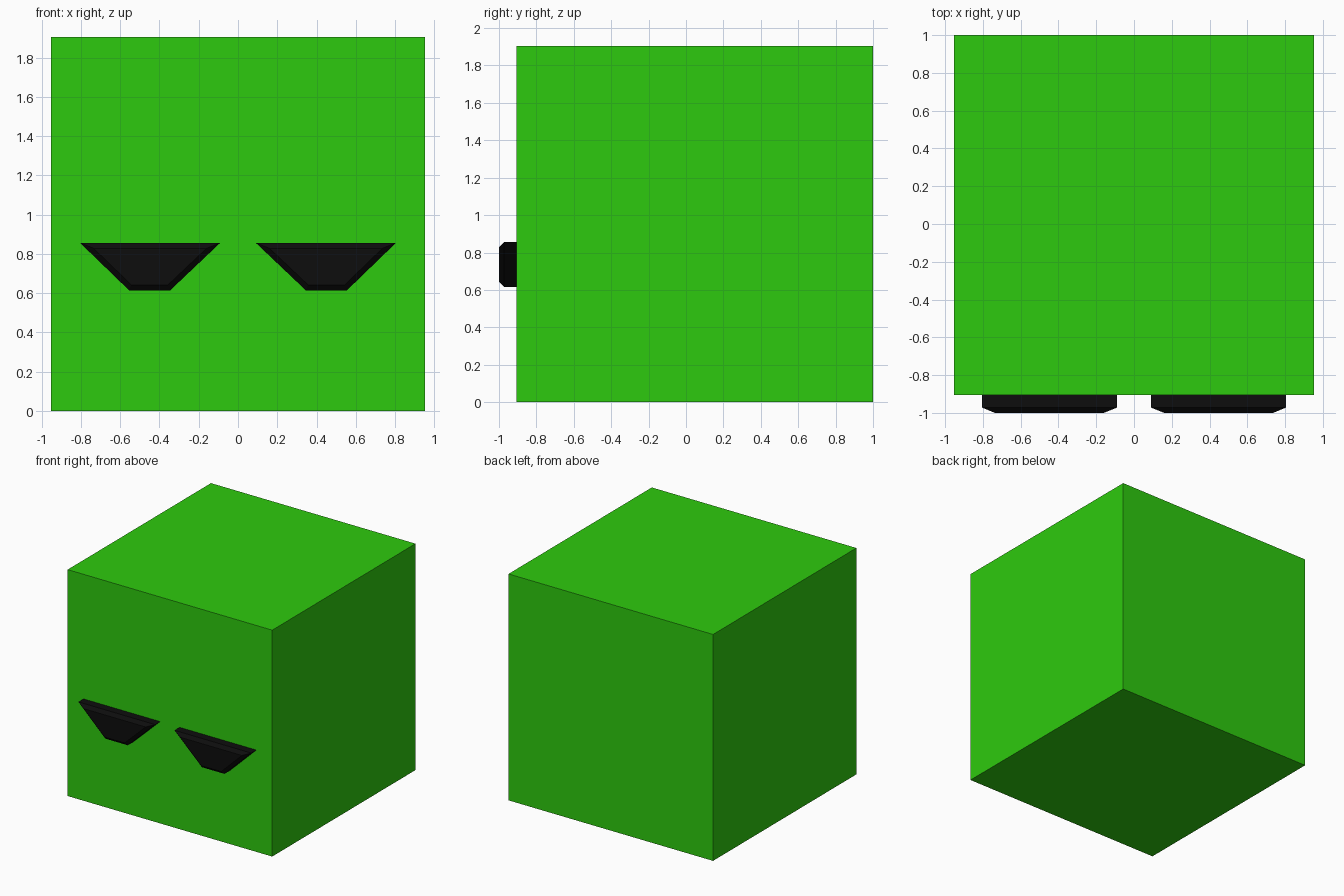
import bpy
import bmesh
from mathutils import Matrix, Vector

if "Cube" in bpy.data.objects:
    bpy.data.objects.remove(bpy.data.objects["Cube"])


def material(name, rgb):
    m = bpy.data.materials.new(name)
    m.diffuse_color = (*rgb, 1.0)
    m.use_nodes = True
    m.node_tree.nodes["Principled BSDF"].inputs["Base Color"].default_value = m.diffuse_color
    return m


def add_object(name, bm, mat):
    bmesh.ops.recalc_face_normals(bm, faces=bm.faces[:])
    me = bpy.data.meshes.new(name)
    bm.to_mesh(me)
    bm.free()
    me.materials.append(mat)
    ob = bpy.data.objects.new(name, me)
    bpy.context.collection.objects.link(ob)
    return ob


green = material("bright green", (0.027, 0.591, 0.0044))
black = material("black", (0.004, 0.004, 0.004))

# Cube body
FRONT, BACK, HALF, TOP = -0.905, 1.0, 0.952, 1.905
bm = bmesh.new()
bmesh.ops.create_cube(bm, size=1.0, matrix=Matrix.Translation((0, (FRONT + BACK) / 2, TOP / 2))
                      @ Matrix.Diagonal((2 * HALF, BACK - FRONT, TOP, 1)))
add_object("body", bm, green)

# Trapezoid eyes with a chamfered front rim
BEVEL = 0.028
for name, side in (("left_eye", -1), ("right_eye", 1)):
    bm = bmesh.new()
    profile = [(0.09, 0.857), (0.345, 0.615), (0.555, 0.615), (0.805, 0.857)]
    back = bm.faces.new([bm.verts.new((side * x, FRONT + 0.002, z)) for x, z in profile])
    ext = bmesh.ops.extrude_face_region(bm, geom=[back], use_keep_orig=True)
    moved = [g for g in ext["geom"] if isinstance(g, bmesh.types.BMVert)]
    bmesh.ops.translate(bm, verts=moved, vec=Vector((0, -1 + BEVEL - FRONT - 0.002, 0)))
    bmesh.ops.recalc_face_normals(bm, faces=bm.faces[:])
    front = min(bm.faces, key=lambda f: f.calc_center_median().y)
    bmesh.ops.inset_individual(bm, faces=[front], thickness=BEVEL, depth=BEVEL,
                               use_even_offset=True)
    add_object(name, bm, black)
